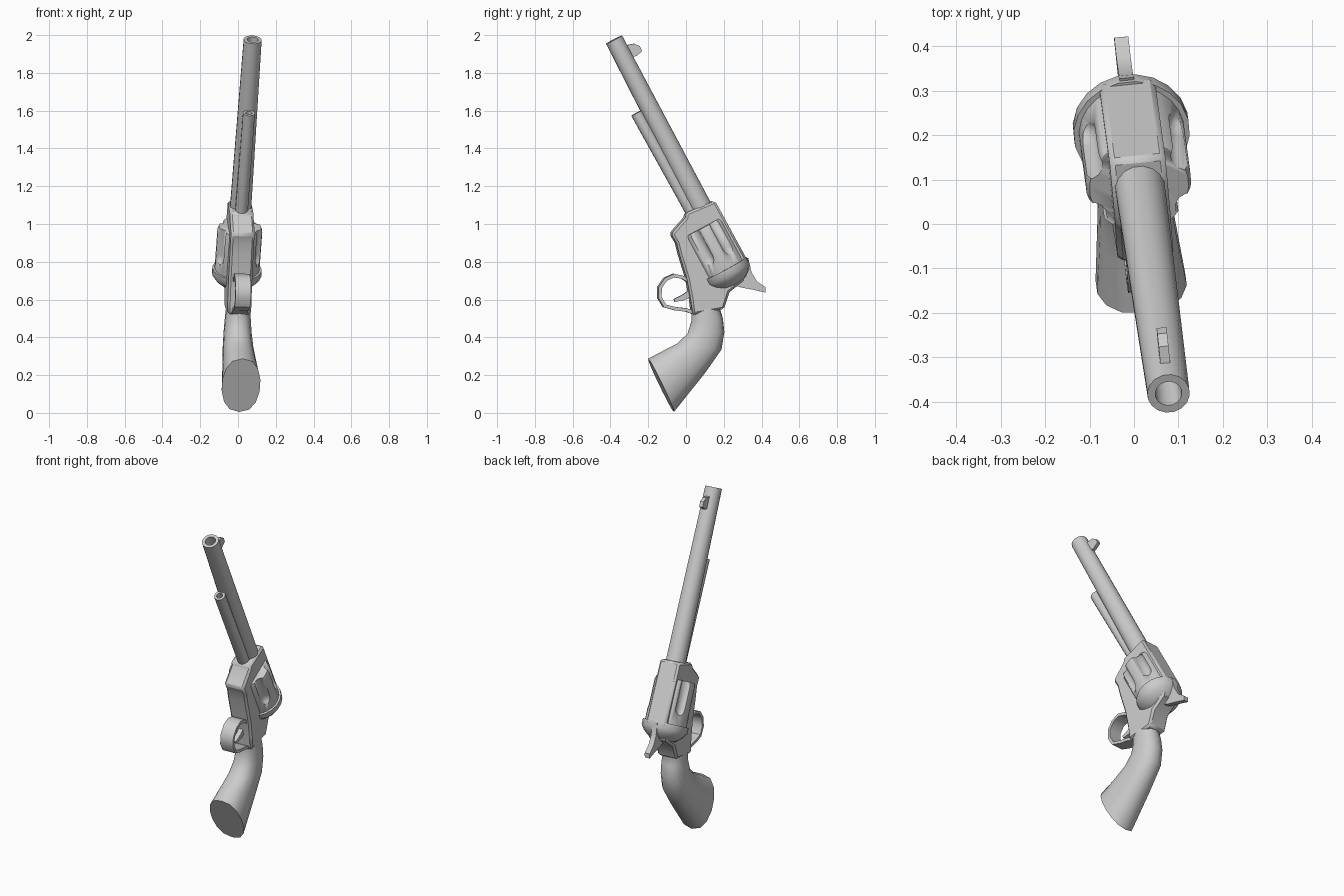
import bpy, bmesh, math
from mathutils import Matrix, Vector

if "Cube" in bpy.data.objects:
    bpy.data.objects.remove(bpy.data.objects["Cube"])

# The gun is built in its own side plane (y, z), then leaned slightly as a whole
LEAN = Matrix(((0.995, -0.10, 0.02, 0), (0.0995, 1, 0, 0), (-0.02, 0, 1, 0), (0, 0, 0, 1)))
X = Vector((1, 0, 0))


def finish(name, bm, lean=True, bevel=0.0, angle=35):
    bmesh.ops.remove_doubles(bm, verts=bm.verts, dist=1e-5)
    bmesh.ops.recalc_face_normals(bm, faces=bm.faces)
    me = bpy.data.meshes.new(name)
    bm.to_mesh(me)
    bm.free()
    if lean:
        me.transform(LEAN)
    ob = bpy.data.objects.new(name, me)
    bpy.context.collection.objects.link(ob)
    if bevel:
        b = ob.modifiers.new("bevel", 'BEVEL')
        b.width, b.segments, b.limit_method = bevel, 1, 'ANGLE'
        b.angle_limit = math.radians(40)
    bpy.ops.object.select_all(action='DESELECT')
    ob.select_set(True)
    bpy.context.view_layer.objects.active = ob
    bpy.ops.object.shade_smooth_by_angle(angle=math.radians(angle))
    return ob


def loft(bm, rings, cap_start=True, cap_end=True):
    vs = [[bm.verts.new(p) for p in ring] for ring in rings]
    n = len(vs[0])
    for a, b in zip(vs, vs[1:]):
        for i in range(n):
            bm.faces.new((a[i], a[(i + 1) % n], b[(i + 1) % n], b[i]))
    if cap_start:
        bm.faces.new(vs[0])
    if cap_end:
        bm.faces.new(vs[-1])


def lathe(bm, start, end, profile, n=16, offset=Vector()):
    """Turn (distance, radius) pairs about the line start -> end in the side plane."""
    o = Vector((0, *start))
    u = (Vector((0, *end)) - o).normalized()
    v = u.cross(X)
    if v.y < 0:
        v = -v
    off = X * offset[0] + v * offset[1]
    rings = [[o + off + u * d + (X * math.cos(t) + v * math.sin(t)) * r
              for t in (math.tau * (i + 0.5) / n for i in range(n))] for d, r in profile]
    loft(bm, rings)


def turned(name, start, end, profile, n=16, **kw):
    bm = bmesh.new()
    lathe(bm, start, end, profile, n)
    return finish(name, bm, **kw)


def plate(name, pts, half, bevel=0.0):
    bm = bmesh.new()
    loft(bm, [[Vector((s * half, y, z)) for y, z in pts] for s in (-1, 1)])
    return finish(name, bm, bevel=bevel)


def strip(name, path, thick, half):
    """Flat band following a path in the side plane."""
    p = [Vector(q) for q in path]
    bm = bmesh.new()
    rings = []
    for i, q in enumerate(p):
        t = (p[min(i + 1, len(p) - 1)] - p[max(i - 1, 0)]).normalized()
        m = Vector((-t.y, t.x)) * thick / 2
        rings.append([Vector((sx * half, *(q + m * sm)))
                      for sx, sm in ((-1, -1), (1, -1), (1, 1), (-1, 1))])
    loft(bm, rings)
    return finish(name, bm, angle=40)


# Barrel with open bore
root, muzzle = (0.087, 1.077), (-0.381, 1.976)
L = (Vector(muzzle) - Vector(root)).length
turned("barrel", root, muzzle,
       [(-0.03, 0.057), (L, 0.048), (L, 0.030), (L - 0.12, 0.026)])

# Ejector tube under the barrel
e0, e1 = (0.022, 1.08), (-0.262, 1.588)
E = (Vector(e1) - Vector(e0)).length
turned("ejector_tube", e0, e1,
       [(-0.03, 0.034), (E, 0.032), (E, 0.018), (E - 0.05, 0.015)], n=12)

# Front sight blade
plate("front_sight", [(-0.325, 1.945), (-0.275, 1.955), (-0.246, 1.942), (-0.233, 1.915),
                      (-0.262, 1.89), (-0.30, 1.88)], 0.011)

# Frame with top strap
plate("frame", [(-0.005, 1.06), (0.148, 1.125), (0.325, 0.80), (0.30, 0.70), (0.225, 0.64),
                (0.195, 0.55), (0.03, 0.52), (0.02, 0.60), (0.0, 0.71), (-0.04, 0.84),
                (-0.055, 0.90), (-0.082, 0.945), (-0.07, 0.965), (-0.008, 1.035)], 0.063, bevel=0.012)

# Drum with six flutes cut from its front
rear, front = (0.21, 0.753), (0.085, 0.985)
D = (Vector(front) - Vector(rear)).length
drum = turned("drum", rear, front,
              [(0, 0.119), (D - 0.02, 0.119), (D, 0.112)], n=24, lean=False)
bm = bmesh.new()
for k in range(6):
    a = math.radians(30 + 60 * k)
    lathe(bm, rear, front, [(0.065, 0.004), (0.072, 0.018), (0.09, 0.030), (0.11, 0.034), (D + 0.05, 0.034)],
          n=12, offset=Vector((0.128 * math.cos(a), 0.128 * math.sin(a), 0)))
cutter = finish("flute_cutter", bm, lean=False)
cutter.hide_render = True
mod = drum.modifiers.new("flutes", 'BOOLEAN')
mod.operation, mod.object, mod.solver = 'DIFFERENCE', cutter, 'EXACT'
bpy.context.view_layer.objects.active = drum
bpy.ops.object.modifier_apply(modifier=mod.name)
bpy.data.objects.remove(cutter)
drum.data.transform(LEAN)

# Domed shield behind the drum
turned("recoil_shield", front, rear,
       [(D - 0.012, 0.131), (D + 0.022, 0.131), (D + 0.05, 0.112), (D + 0.078, 0.078), (D + 0.092, 0.03)], n=20)

# Hammer with curved spur
plate("hammer", [(0.30, 0.80), (0.328, 0.82), (0.335, 0.79), (0.345, 0.745), (0.375, 0.695), (0.42, 0.665),
                 (0.42, 0.637), (0.365, 0.65), (0.30, 0.662), (0.24, 0.68)], 0.016)

# Trigger guard and trigger
strip("trigger_guard", [(0.01, 0.70), (-0.02, 0.718), (-0.065, 0.728), (-0.11, 0.708), (-0.14, 0.665),
                        (-0.142, 0.612), (-0.115, 0.567), (-0.06, 0.552), (0.0, 0.545), (0.05, 0.527)], 0.018, 0.041)
plate("trigger", [(0.03, 0.66), (-0.02, 0.625), (-0.065, 0.602), (-0.06, 0.588), (-0.01, 0.597), (0.035, 0.62)], 0.013)

# Grip: oval sections from front edge to back edge, with half width
sections = [((0.02, 0.60), (0.218, 0.625), 0.058), ((0.028, 0.525), (0.182, 0.545), 0.066),
            ((0.028, 0.485), (0.195, 0.50), 0.069), ((0.008, 0.42), (0.203, 0.43), 0.074),
            ((-0.045, 0.368), (0.188, 0.335), 0.080), ((-0.115, 0.332), (0.10, 0.21), 0.088),
            ((-0.20, 0.287), (-0.064, 0.005), 0.103)]
rings = []
for f, b, w in sections:
    f, b = Vector((0, *f)), Vector((0, *b))
    c, h = (f + b) / 2, (f - b) / 2
    rings.append([c + h * math.cos(t) + X * w * math.copysign(abs(math.sin(t)) ** 0.8, math.sin(t))
                  for t in (math.tau * i / 14 for i in range(14))])
bm = bmesh.new()
loft(bm, rings)
finish("grip", bm, angle=45)
